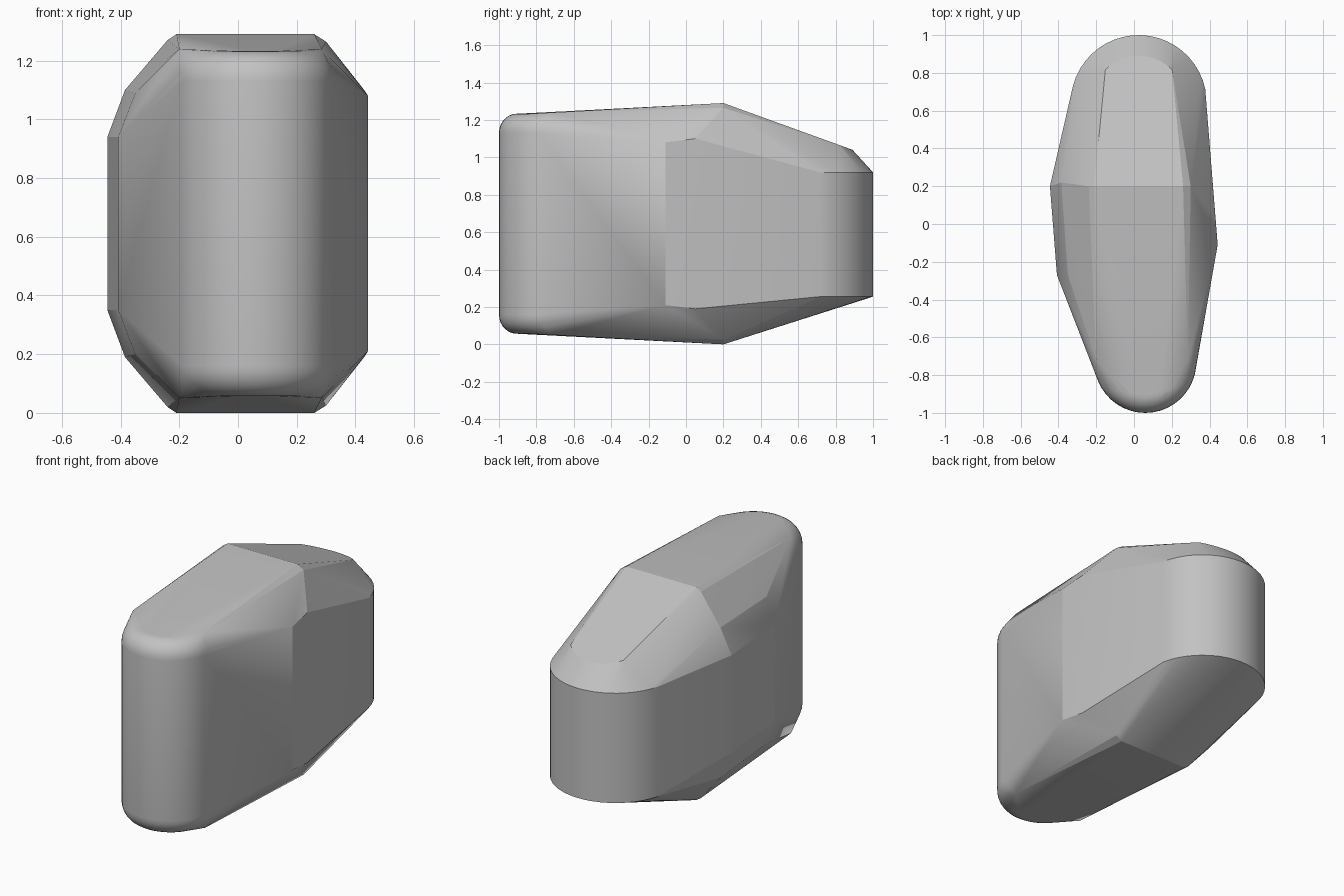
import bpy, bmesh
from math import sin, cos, radians

if "Cube" in bpy.data.objects:
    bpy.data.objects.remove(bpy.data.objects["Cube"])

HEIGHT = 1.29
points = []


def both(x, y, z):
    """Add a point and its copy mirrored about mid height."""
    points.append((x, y, z))
    points.append((x, y, HEIGHT - z))


def arc(cx, cy, r, start, end, steps=20):
    """Plan points along a horizontal arc."""
    for i in range(steps + 1):
        a = radians(start + (end - start) * i / steps)
        yield cx + r * cos(a), cy + r * sin(a)


# Rounded front end: wall, then a fillet onto the sloping plateaus
for i in range(8):
    a = radians(90 * i / 7)
    for x, y in arc(0.06, -0.73, 0.175 + 0.095 * cos(a), 185, 355):
        both(x, y, 1.13 + 0.103 * sin(a))
for x in (-0.2, 0.285):
    both(x, -0.72, 1.239)

# Rounded back end: upright wall, with a softened rim on the upper slope only
for x, y in arc(0.025, 0.64, 0.36, 12, 165):
    points.append((x, y, 0.92))
    points.append((x, y, 0.255))
for x, y in arc(0.025, 0.64, 0.25, 45, 135):
    points.append((x, y, 1.29 - 0.362 * (y - 0.2)))

# Ridge across the middle, with softened ends
for x, z in ((-0.24, 1.27), (-0.21, 1.29), (0.26, 1.29), (0.3, 1.265)):
    both(x, 0.2, z)

# Broad shoulders on the -x side, then on the +x side
for p in ((-0.445, 0.2, 0.94), (-0.385, 0.22, 1.1), (-0.408, -0.27, 0.94),
          (-0.35, -0.27, 1.09), (0.443, -0.11, 1.08), (0.43, 0.05, 1.1)):
    both(*p)

# Skin the rings as one faceted solid and merge flat areas
bm = bmesh.new()
for p in points:
    bm.verts.new(p)
hull = bmesh.ops.convex_hull(bm, input=bm.verts[:])
loose = {v for v in hull["geom_interior"] + hull["geom_unused"]
         if isinstance(v, bmesh.types.BMVert)}
bmesh.ops.delete(bm, geom=list(loose), context='VERTS')
bmesh.ops.dissolve_limit(bm, angle_limit=radians(1), verts=bm.verts[:], edges=bm.edges[:])
bmesh.ops.recalc_face_normals(bm, faces=bm.faces[:])
mesh = bpy.data.meshes.new("body")
bm.to_mesh(mesh)
bm.free()
body = bpy.data.objects.new("body", mesh)
bpy.context.collection.objects.link(body)

# Plain grey finish
grey = bpy.data.materials.new("grey")
grey.use_nodes = True
colour = (0.54, 0.54, 0.54, 1)
grey.diffuse_color = colour
grey.node_tree.nodes["Principled BSDF"].inputs["Base Color"].default_value = colour
mesh.materials.append(grey)

bpy.ops.object.select_all(action='DESELECT')
body.select_set(True)
bpy.context.view_layer.objects.active = body
bpy.ops.object.shade_smooth_by_angle(angle=radians(14))
